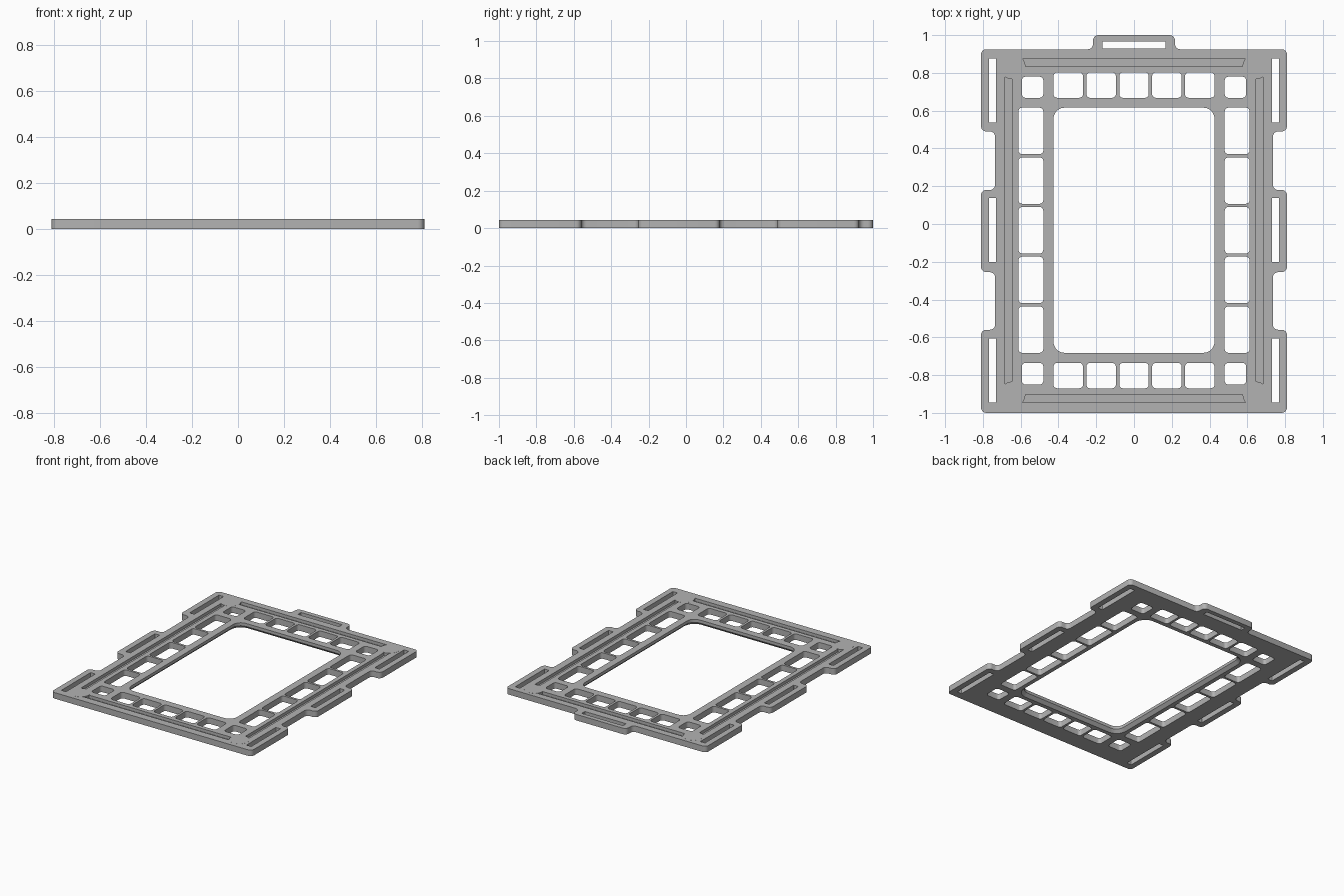
import bpy, bmesh, math
from mathutils import Vector

if "Cube" in bpy.data.objects:
    bpy.data.objects.remove(bpy.data.objects["Cube"], do_unlink=True)

HEIGHT = 0.044
FLOOR = 0.022      # bottom of the groove
LIP = 0.022        # underside chamfer of the opening

grey = bpy.data.materials.new("plain grey")
grey.use_nodes = True
colour = (0.45, 0.45, 0.45, 1)
grey.diffuse_color = colour
grey.node_tree.nodes["Principled BSDF"].inputs["Base Color"].default_value = colour


def rounded(points, radius, steps=5):
    """Round every right-angled corner of a closed outline."""
    out = []
    for i, p in enumerate(points):
        p = Vector(p)
        a = (Vector(points[i - 1]) - p).normalized()
        b = (Vector(points[(i + 1) % len(points)]) - p).normalized()
        centre = p + (a + b) * radius
        for k in range(steps + 1):
            t = k / steps * math.pi / 2
            out.append(centre - b * radius * math.cos(t) - a * radius * math.sin(t))
    return out


def rect(x0, x1, y0, y1, radius=0.02):
    return rounded([(x0, y0), (x1, y0), (x1, y1), (x0, y1)], radius)


def prism(bm, bottom, top, z0, z1):
    """Join two matching outlines into a closed solid."""
    low = [bm.verts.new((p.x, p.y, z0)) for p in bottom]
    high = [bm.verts.new((p.x, p.y, z1)) for p in top]
    bm.faces.new(low[::-1])
    bm.faces.new(high)
    for i in range(len(low)):
        j = (i + 1) % len(low)
        bm.faces.new((low[i], low[j], high[j], high[i]))


def solid(name, parts):
    """Object made of (bottom outline, top outline, z0, z1) solids."""
    bm = bmesh.new()
    for part in parts:
        prism(bm, *part)
    bmesh.ops.recalc_face_normals(bm, faces=bm.faces)
    mesh = bpy.data.meshes.new(name)
    bm.to_mesh(mesh)
    bm.free()
    mesh.materials.append(grey)
    obj = bpy.data.objects.new(name, mesh)
    bpy.context.collection.objects.link(obj)
    return obj


def cut(target, cutter):
    """Subtract the cutter, apply the result and drop the cutter."""
    mod = target.modifiers.new("cut", "BOOLEAN")
    mod.operation, mod.solver, mod.object = "DIFFERENCE", "EXACT", cutter
    cutter.hide_render = True
    bpy.context.view_layer.update()
    graph = bpy.context.evaluated_depsgraph_get()
    mesh = bpy.data.meshes.new_from_object(target.evaluated_get(graph))
    target.modifiers.clear()
    target.data = mesh
    bpy.data.objects.remove(cutter, do_unlink=True)


# Frame plate with side tabs and a top tab
half = [(0.81, -1), (0.81, -0.56), (0.735, -0.56), (0.735, -0.255), (0.81, -0.255),
        (0.81, 0.18), (0.735, 0.18), (0.735, 0.49), (0.81, 0.49), (0.81, 0.925),
        (0.217, 0.925), (0.217, 1)]
outline = rounded(half + [(-x, y) for x, y in reversed(half)], 0.028)
frame = solid("frame", [(outline, outline, 0, HEIGHT)])

# Strap slots, windows and the main opening
holes = [rect(-0.167, 0.167, 0.93, 0.966, 0.003)]
for side in (-1, 1):
    for y0, y1 in ((0.538, 0.877), (-0.202, 0.137), (-0.945, -0.606)):
        x0, x1 = sorted((side * 0.73, side * 0.768))
        holes.append(rect(x0, x1, y0, y1, 0.003))
    x0, x1 = sorted((side * 0.48, side * 0.612))
    for i in range(5):
        y = -0.033 + (i - 2) * 0.263
        holes.append(rect(x0, x1, y - 0.123, y + 0.123))
    x0, x1 = sorted((side * 0.48, side * 0.594))
    holes += [rect(x0, x1, 0.668, 0.78), rect(x0, x1, -0.85, -0.735)]
for i in range(5):
    x = (i - 2) * 0.174
    holes += [rect(x - 0.078, x + 0.078, 0.668, 0.803),
              rect(x - 0.078, x + 0.078, -0.87, -0.735)]
opening = rect(-0.427, 0.427, -0.682, 0.616, 0.06)
holes.append(opening)
cut(frame, solid("hole_cutter", [(h, h, -0.05, 0.1) for h in holes]))

# Chamfer under the main opening, running past the plate to cut cleanly
e = LIP + 0.01
wide = rect(-0.427 - e, 0.427 + e, -0.682 - e, 0.616 + e, 0.06 + e)
cut(frame, solid("chamfer_cutter", [(wide, opening, -0.01, LIP)]))

# Groove running round the frame
outer = rect(-0.682, 0.682, -0.944, 0.876, 0.005)
inner = rect(-0.645, 0.645, -0.902, 0.834, 0.005)
groove = solid("groove_cutter", [(outer, outer, FLOOR, 0.1)])
cut(groove, solid("groove_core", [(inner, inner, -0.1, 0.2)]))
cut(frame, groove)

# Round pads over the groove corners
for side, side_name in ((-1, "right"), (1, "left")):
    for y, end_name in ((0.834, "back"), (-0.902, "front")):
        disc = [Vector((side * 0.643 + 0.068 * math.cos(k * math.tau / 40),
                        y + 0.068 * math.sin(k * math.tau / 40))) for k in range(40)]
        solid(f"corner_pad_{end_name}_{side_name}",
              [(disc, disc, FLOOR - 0.005, HEIGHT + 0.0005)])

# Smooth the rounded corners, keep the edges crisp
bpy.ops.object.select_all(action="DESELECT")
for obj in bpy.context.collection.objects:
    if obj.type == "MESH" and (obj.name == "frame" or obj.name.startswith("corner_pad")):
        obj.select_set(True)
        bpy.context.view_layer.objects.active = obj
bpy.ops.object.shade_smooth_by_angle(angle=math.radians(30))
